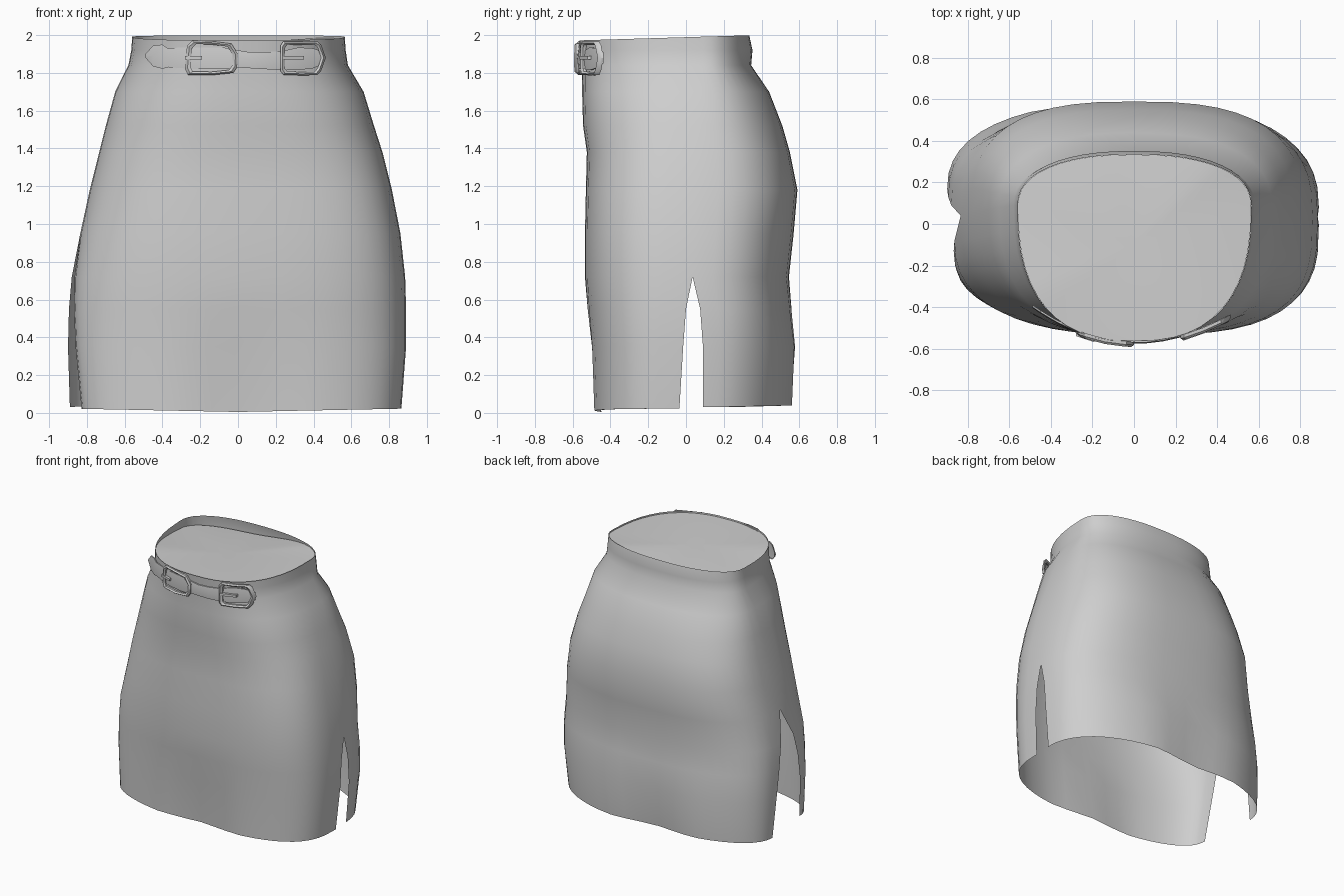
import bpy, bmesh, math

cube = bpy.data.objects.get("Cube")
if cube:
    bpy.data.objects.remove(cube, do_unlink=True)

grey = bpy.data.materials.new("light_grey")
grey.use_nodes = True
grey.diffuse_color = (0.62, 0.62, 0.62, 1)
grey.node_tree.nodes["Principled BSDF"].inputs["Base Color"].default_value = (0.62, 0.62, 0.62, 1)

# Skirt sections: z, half width (left, right), front y, back y,
# left seam y (front, back panel), right seam y (front, back panel),
# squareness (front left, front right, back)
SECTIONS = [
    (2.00, 0.565, 0.56, -0.565, 0.335, 0.09, 0.09, 0.09, 0.09, 2.5, 2.5, 2.3),
    (1.92, 0.57, 0.565, -0.56, 0.352, 0.09, 0.09, 0.09, 0.09, 2.5, 2.5, 2.3),
    (1.84, 0.582, 0.58, -0.552, 0.345, 0.09, 0.09, 0.09, 0.09, 2.5, 2.5, 2.3),
    (1.70, 0.665, 0.65, -0.55, 0.44, 0.08, 0.08, 0.08, 0.08, 2.6, 2.5, 2.4),
    (1.52, 0.72, 0.70, -0.545, 0.51, 0.07, 0.07, 0.07, 0.07, 2.7, 2.5, 2.5),
    (1.38, 0.765, 0.735, -0.525, 0.55, 0.06, 0.06, 0.06, 0.06, 2.8, 2.6, 2.65),
    (1.18, 0.815, 0.785, -0.53, 0.59, 0.05, 0.05, 0.05, 0.05, 3.0, 2.6, 2.75),
    (0.95, 0.86, 0.835, -0.535, 0.57, 0.04, 0.04, 0.04, 0.04, 3.1, 2.6, 2.7),
    (0.72, 0.885, 0.88, -0.535, 0.545, 0.035, 0.035, -0.08, 0.09, 3.1, 2.4, 2.6),
    (0.55, 0.89, 0.895, -0.525, 0.562, 0.0, 0.075, -0.13, 0.13, 3.0, 2.3, 2.5),
    (0.35, 0.89, 0.90, -0.508, 0.588, -0.015, 0.09, -0.17, 0.17, 3.0, 2.3, 2.35),
    (0.01, 0.865, 0.89, -0.497, 0.577, -0.035, 0.09, -0.21, 0.21, 3.0, 2.3, 2.2),
]
COLS = 24


def make_object(name, bm, angle=60):
    bmesh.ops.recalc_face_normals(bm, faces=bm.faces)
    mesh = bpy.data.meshes.new(name)
    bm.to_mesh(mesh)
    bm.free()
    ob = bpy.data.objects.new(name, mesh)
    bpy.context.scene.collection.objects.link(ob)
    mesh.materials.append(grey)
    bpy.ops.object.select_all(action='DESELECT')
    ob.select_set(True)
    bpy.context.view_layer.objects.active = ob
    bpy.ops.object.shade_smooth_by_angle(angle=math.radians(angle))
    return ob


def skirt_point(sec, t, front):
    """Point of one panel; t runs from the left side seam to the right one."""
    z, hw_l, hw_r, yf, yb, cf_l, cb_l, cf_r, cb_r, nf_l, nf_r, nb = sec
    left = math.cos(t) >= 0
    if front:
        end, c, n = (yf, cf_l, nf_l) if left else (yf, cf_r, nf_r)
    else:
        end, c, n = (yb, cb_l if left else cb_r, nb)
    x = abs(math.cos(t)) ** (2 / n) * (hw_l if left else -hw_r)
    if front and not left and z < 0.95:       # right front edge tucks inwards
        x *= 1 - 0.07 * (0.95 - z) / 0.95
    y = c + (end - c) * max(math.sin(t), 0) ** (2 / n)
    if z < 0.6:                               # hem waves inwards at the middle
        depth, mid = (0.1, 0.0) if front else (0.1, -0.1)
        y *= 1 - depth * (1 - z / 0.6) * max(0, 1 - abs(x - mid) / 0.36)
    if z > 1.99:                              # waist tilts up to the back
        z = 1.989 + 0.03 * y
    elif z < 0.02:                            # uneven hem
        z = 0.005 + 0.02 * abs(x) if front else 0.03 + 0.01 * math.sin(t)
    return x, y, z


# Skirt body: two panels welded above the side slits
bm = bmesh.new()
for front in (True, False):
    rows = [[bm.verts.new(skirt_point(s, math.pi * i / COLS, front)) for i in range(COLS + 1)]
            for s in SECTIONS]
    for a, b in zip(rows, rows[1:]):
        for i in range(COLS):
            bm.faces.new((a[i], a[i + 1], b[i + 1], b[i]))
bmesh.ops.remove_doubles(bm, verts=bm.verts, dist=0.0005)
make_object("skirt_body", bm)

# Waist closure, sunk deepest towards the right back
bm = bmesh.new()
ring = []
for front in (True, False):
    for i in range(COLS):
        t = math.pi * i / COLS
        x, y, z = skirt_point(SECTIONS[0], t if front else math.pi - t, front)
        drop = 0.012 + 0.07 * max(0, math.cos(math.atan2(y, x) - math.radians(125)))
        ring.append(bm.verts.new((x * 0.998, y * 0.998, z - drop)))
hub = bm.verts.new((0, -0.1, 1.955))
for i, v in enumerate(ring):
    bm.faces.new((v, ring[(i + 1) % len(ring)], hub))
make_object("waist_closure", bm)


def belt_y(x):
    """Depth of the belt line across the front."""
    return -0.562 + (0.6 if x > 0 else 0.72) * x * x


def strap(name, stations):
    """Thin belt strip from (x, bottom z, top z) stations."""
    bm = bmesh.new()
    rows = []
    for x, lo, hi in stations:
        rows.append([bm.verts.new((x, belt_y(x) - off, z))
                     for z, off in ((lo, 0.0), (lo, 0.01), ((lo + hi) / 2, 0.015),
                                    (hi, 0.01), (hi, 0.0))])
    for a, b in zip(rows, rows[1:]):
        for i in range(4):
            bm.faces.new((a[i], b[i], b[i + 1], a[i + 1]))
    for r in (rows[0], rows[-1]):
        bm.faces.new(r)
    make_object(name, bm, 40)


strap("belt_tip", [(-0.49, 1.88, 1.90), (-0.45, 1.835, 1.945), (-0.40, 1.822, 1.95),
                   (-0.37, 1.83, 1.93), (-0.30, 1.825, 1.935), (-0.20, 1.82, 1.935),
                   (-0.10, 1.82, 1.935), (-0.02, 1.82, 1.93)])
strap("belt_middle", [(-0.03, 1.83, 1.925), (0.06, 1.825, 1.91), (0.14, 1.82, 1.91),
                      (0.23, 1.815, 1.915), (0.32, 1.815, 1.935), (0.40, 1.825, 1.93),
                      (0.455, 1.85, 1.91)])


def buckle(name, outline, prong):
    """Raised frame around an outline, plus a square prong."""
    cx = sum(p[0] for p in outline) / len(outline)
    cz = sum(p[1] for p in outline) / len(outline)
    bm = bmesh.new()
    loops = []
    for scale, off in ((1.0, 0.004), (1.0, 0.02), (0.91, 0.03), (0.80, 0.02), (0.80, 0.004)):
        loop = []
        for x, z in outline:
            px, pz = cx + (x - cx) * scale, cz + (z - cz) * scale
            loop.append(bm.verts.new((px, belt_y(px) - off, pz)))
        loops.append(loop)
    n = len(outline)
    for a, b in zip(loops, loops[1:] + loops[:1]):
        for i in range(n):
            j = (i + 1) % n
            bm.faces.new((a[i], a[j], b[j], b[i]))
    make_object(name + "_frame", bm, 35)

    bm = bmesh.new()
    rows = []
    for x in prong:
        rows.append([bm.verts.new((x, belt_y(x) - off, 1.88 + dz))
                     for dz, off in ((-0.009, 0.012), (-0.009, 0.034), (0.009, 0.034), (0.009, 0.012))])
    for i in range(4):
        j = (i + 1) % 4
        bm.faces.new((rows[0][i], rows[1][i], rows[1][j], rows[0][j]))
    for r in rows:
        bm.faces.new(r)
    make_object(name + "_prong", bm, 35)


buckle("right_buckle", [(-0.28, 1.82), (-0.265, 1.79), (-0.14, 1.788), (-0.025, 1.80), (-0.005, 1.83),
                        (0.0, 1.90), (-0.035, 1.955), (-0.14, 1.968), (-0.24, 1.972), (-0.27, 1.945)],
       (-0.28, -0.19))
buckle("left_buckle", [(0.225, 1.81), (0.24, 1.79), (0.33, 1.787), (0.42, 1.788), (0.44, 1.81),
                       (0.465, 1.88), (0.44, 1.95), (0.42, 1.967), (0.33, 1.965), (0.24, 1.967), (0.225, 1.945)],
       (0.235, 0.35))
